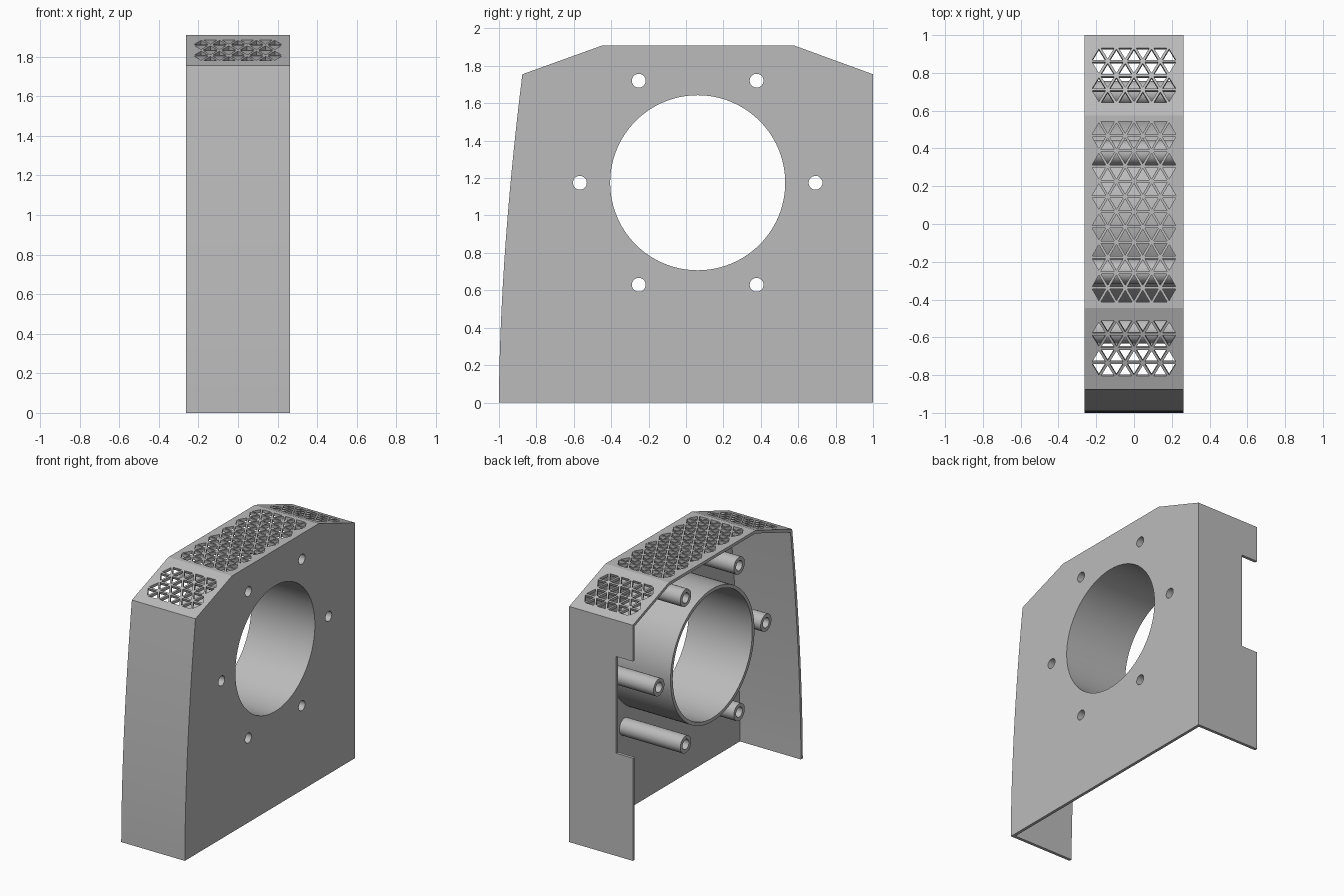
import bpy, bmesh, math
from mathutils import Vector

if "Cube" in bpy.data.objects:
    bpy.data.objects.remove(bpy.data.objects["Cube"], do_unlink=True)

HALF = 0.262            # half width in x
WALL = 0.022            # sheet thickness
CENTRE = (0.0625, 1.175)
BORE, TUBE = 0.468, 0.494
POST_RING, POST, POST_HOLE = 0.63, 0.064, 0.037

grey = bpy.data.materials.new("plain_grey")
grey.use_nodes = True
grey.diffuse_color = (0.5, 0.5, 0.5, 1)
grey.node_tree.nodes["Principled BSDF"].inputs["Base Color"].default_value = (0.5, 0.5, 0.5, 1)


def add_prism(bm, points, shift):
    """Closed prism from a flat outline pushed along a vector."""
    face = bm.faces.new([bm.verts.new(p) for p in points])
    top = bmesh.ops.extrude_face_region(bm, geom=[face], use_keep_orig=True)
    verts = [g for g in top["geom"] if isinstance(g, bmesh.types.BMVert)]
    bmesh.ops.translate(bm, verts=verts, vec=shift)


def make_object(name, bm):
    bmesh.ops.recalc_face_normals(bm, faces=bm.faces)
    mesh = bpy.data.meshes.new(name)
    bm.to_mesh(mesh)
    bm.free()
    mesh.materials.append(grey)
    obj = bpy.data.objects.new(name, mesh)
    bpy.context.collection.objects.link(obj)
    return obj


def side_prism(bm, outline, x0, x1):
    add_prism(bm, [(x0, y, z) for y, z in outline], Vector((x1 - x0, 0, 0)))


def circle(centre, radius, n):
    return [(centre[0] + radius * math.cos(math.tau * i / n),
             centre[1] + radius * math.sin(math.tau * i / n)) for i in range(n)]


def cut(target, cutter):
    cutter.hide_render = True
    mod = target.modifiers.new("cut", "BOOLEAN")
    mod.operation, mod.solver, mod.object = "DIFFERENCE", "EXACT", cutter
    bpy.context.view_layer.objects.active = target
    bpy.ops.object.modifier_apply(modifier=mod.name)
    bpy.data.objects.remove(cutter, do_unlink=True)


def shade(obj):
    bpy.ops.object.select_all(action="DESELECT")
    obj.select_set(True)
    bpy.context.view_layer.objects.active = obj
    bpy.ops.object.shade_smooth_by_angle(angle=math.radians(15))


def make_sleeve(name, centre, outer, inner, n):
    """Hollow round tube running from the side plate to the open edge."""
    bm = bmesh.new()
    loops = [[bm.verts.new((x, y, z)) for y, z in circle(centre, r, n)]
             for x, r in ((HALF - WALL, inner), (HALF - WALL, outer),
                          (-HALF, outer), (-HALF, inner))]
    for a, b in zip(loops, loops[1:] + loops[:1]):
        for i in range(n):
            j = (i + 1) % n
            bm.faces.new((a[i], a[j], b[j], b[i]))
    shade(make_object(name, bm))


# Side outline: bowed front edge, two sloped shoulders, straight back
front = [(-1 + 0.125 * (i / 14) ** 1.75, 1.755 * i / 14) for i in range(15)]
outline = [Vector(p) for p in front + [(-0.445, 1.91), (0.575, 1.91), (1, 1.755), (1, 0)]]


def inset(points, t):
    """Mitred inward offset of the open outline, run out below the base."""
    normals = []
    for a, b in zip(points, points[1:]):
        d = (b - a).normalized()
        normals.append(Vector((d.y, -d.x)))
    result = []
    for i, p in enumerate(points):
        m, n = normals[max(i - 1, 0)], normals[min(i, len(normals) - 1)]
        result.append(p + (m + n) * t / (1 + m.dot(n)))
    result[0].y = result[-1].y = -0.1
    return result


# Housing shell, open towards -x and below
bm = bmesh.new()
side_prism(bm, outline, -HALF, HALF)
housing = make_object("housing", bm)
bm = bmesh.new()
side_prism(bm, inset(outline, WALL), -HALF - 0.1, HALF - WALL)
cut(housing, make_object("cavity_cutter", bm))

# Main bore and screw holes through the side plate
post_centres = [(CENTRE[0] + POST_RING * math.cos(math.pi * k / 3),
                 CENTRE[1] + POST_RING * math.sin(math.pi * k / 3)) for k in range(6)]
bm = bmesh.new()
side_prism(bm, circle(CENTRE, BORE, 96), HALF - 0.1, HALF + 0.1)
for c in post_centres:
    side_prism(bm, circle(c, POST_HOLE, 32), HALF - 0.1, HALF + 0.1)
cut(housing, make_object("hole_cutter", bm))

# Notch in the open edge of the back wall
bm = bmesh.new()
side_prism(bm, [(0.9, 0.765), (1.1, 0.765), (1.1, 1.485), (0.9, 1.485)], -0.4, -0.125)
cut(housing, make_object("notch_cutter", bm))

# Triangular vent grid on the top and both shoulders
PITCH, RADIUS = 0.093, 0.0405
ROW = PITCH * math.sqrt(3) / 2
bm = bmesh.new()
for a, b, rows in zip(outline[14:], outline[15:18], (4, 12, 4)):
    along = Vector((0, *(b - a).normalized()))
    normal = Vector((0, -along.z, along.y))
    middle = Vector((0, *((a + b) / 2)))
    for r in range(rows):
        for c in range(9):
            up = 1 if (r + c) % 2 else -1       # triangle points to back or front
            v = (r + 0.5 - rows / 2) * ROW - up * ROW / 6
            points = []
            for k in range(3):
                ang = math.tau * k / 3
                x = (c - 4) * PITCH / 2 + RADIUS * math.sin(ang)
                points.append(middle + Vector((x, 0, 0)) - normal * 0.05
                              + along * (v + up * RADIUS * math.cos(ang)))
            add_prism(bm, points, normal * 0.1)
cut(housing, make_object("vent_cutter", bm))
shade(housing)

# Central duct and the six screw posts around it
make_sleeve("central_duct", CENTRE, TUBE, BORE, 96)
for k, c in enumerate(post_centres):
    make_sleeve(f"screw_post_{k + 1}", c, POST, POST_HOLE, 32)
